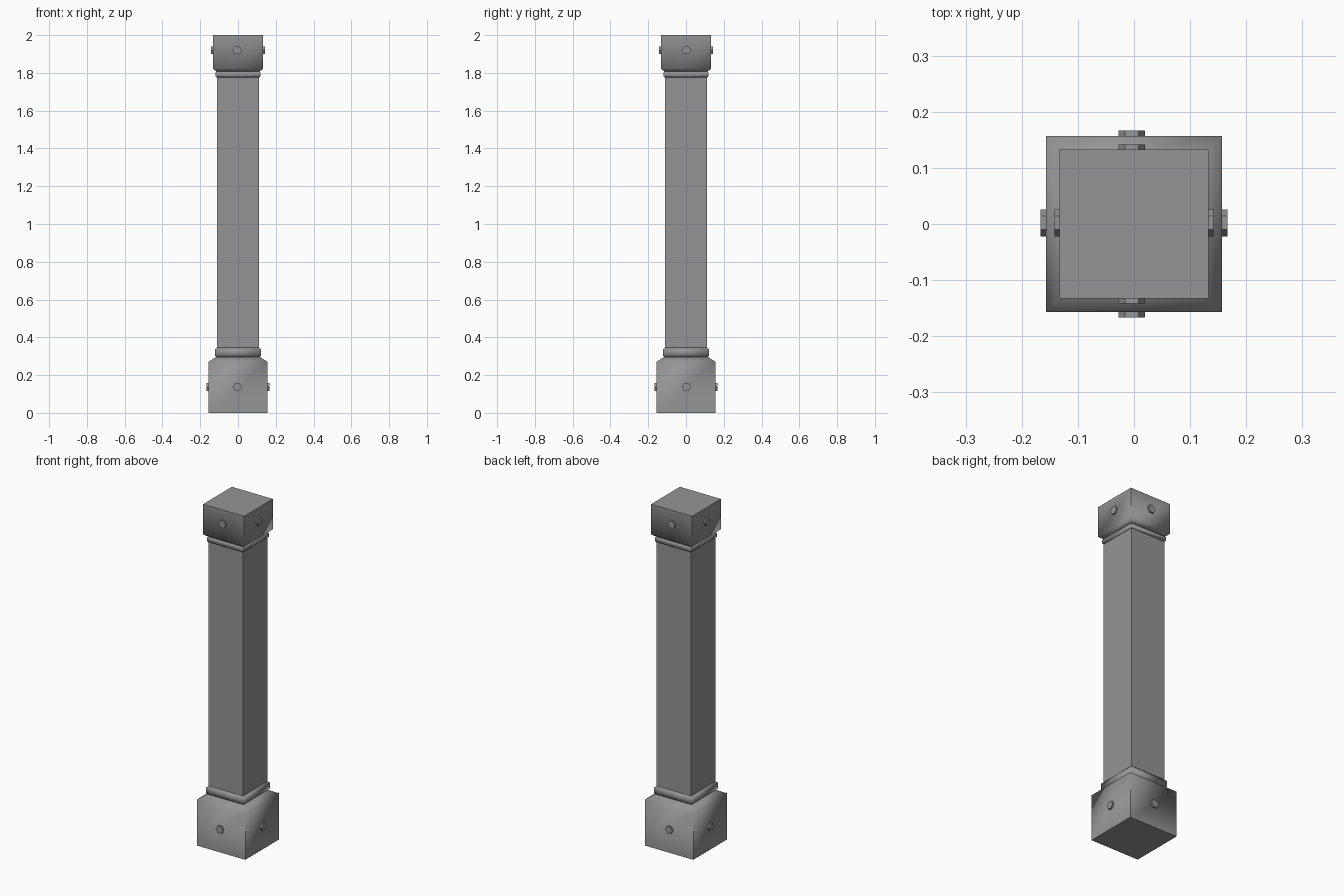
import bpy, bmesh, math
from mathutils import Matrix

if "Cube" in bpy.data.objects:
    bpy.data.objects.remove(bpy.data.objects["Cube"])

grey = bpy.data.materials.new("stone_grey")
grey.use_nodes = True
grey.diffuse_color = (0.3, 0.3, 0.3, 1)
grey.node_tree.nodes["Principled BSDF"].inputs["Base Color"].default_value = grey.diffuse_color


def finish(bm, name, angle):
    bmesh.ops.recalc_face_normals(bm, faces=bm.faces)
    mesh = bpy.data.meshes.new(name)
    bm.to_mesh(mesh)
    bm.free()
    mesh.materials.append(grey)
    ob = bpy.data.objects.new(name, mesh)
    bpy.context.collection.objects.link(ob)
    bpy.ops.object.select_all(action="DESELECT")
    ob.select_set(True)
    bpy.context.view_layer.objects.active = ob
    bpy.ops.object.shade_smooth_by_angle(angle=math.radians(angle))
    return ob


def square_stack(name, profile):
    """Square section following (half width, height) pairs, capped at both ends."""
    bm = bmesh.new()
    rings = [[bm.verts.new((sx * w, sy * w, z))
              for sx, sy in ((-1, -1), (1, -1), (1, 1), (-1, 1))] for w, z in profile]
    for low, high in zip(rings, rings[1:]):
        for i in range(4):
            j = (i + 1) % 4
            bm.faces.new((low[i], low[j], high[j], high[i]))
    bm.faces.new(rings[0][::-1])
    bm.faces.new(rings[-1])
    return finish(bm, name, 62)


# Base block with sloped shoulder, then collar, shaft, collar and capital
square_stack("base_block", [(0.157, 0), (0.157, 0.27), (0.112, 0.298)])
square_stack("lower_collar", [(0.112, 0.294), (0.122, 0.303), (0.122, 0.336), (0.112, 0.345)])
square_stack("shaft", [(0.112, 0.29), (0.112, 1.815)])
square_stack("upper_collar", [(0.112, 1.775), (0.119, 1.781), (0.119, 1.8), (0.112, 1.808)])
square_stack("capital", [(0.112, 1.806), (0.133, 1.822), (0.133, 2.0)])


# Hexagonal bolts on all four sides of the base and capital
def bolts(name, face, z):
    bm = bmesh.new()
    depth = 0.03
    for k, shift in enumerate((-0.004, 0.002, 0.004, -0.002)):
        place = (Matrix.Rotation(k * math.pi / 2, 4, "Z")
                 @ Matrix.Translation((shift, -(face + 0.01 - depth / 2), z))
                 @ Matrix.Rotation(math.pi / 2, 4, "X")
                 @ Matrix.Rotation(math.pi / 2, 4, "Z"))
        bmesh.ops.create_cone(bm, cap_ends=True, segments=6, radius1=0.024,
                              radius2=0.024, depth=depth, matrix=place)
    # Put a corner of each hexagon sideways, flats up and down
    for v in bm.verts:
        radial = v.co.x if abs(v.co.y) > abs(v.co.x) else v.co.y
        if abs(radial) > 1:
            bm.verts.remove(v)
    return finish(bm, name, 30)


bolts("base_bolts", 0.157, 0.137)
bolts("capital_bolts", 0.132, 1.92)
